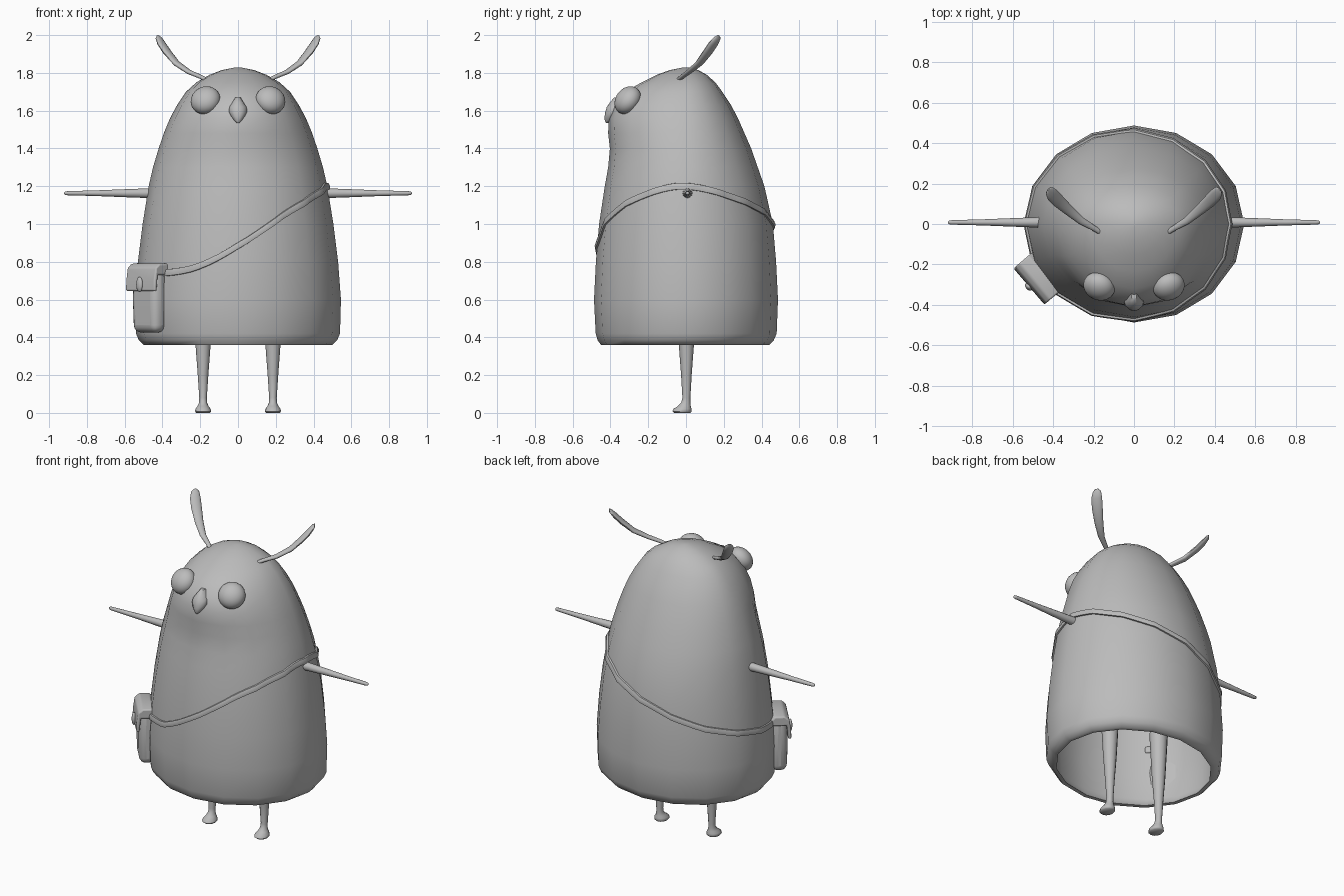
import bpy, bmesh, math
from mathutils import Vector, Matrix

if "Cube" in bpy.data.objects:
    bpy.data.objects.remove(bpy.data.objects["Cube"])

grey = bpy.data.materials.new("plain_grey")
grey.diffuse_color = (0.5, 0.5, 0.5, 1)
grey.use_nodes = True
grey.node_tree.nodes["Principled BSDF"].inputs["Base Color"].default_value = grey.diffuse_color


def finish(name, bm, angle=50):
    bmesh.ops.recalc_face_normals(bm, faces=bm.faces)
    me = bpy.data.meshes.new(name)
    bm.to_mesh(me)
    bm.free()
    ob = bpy.data.objects.new(name, me)
    bpy.context.collection.objects.link(ob)
    me.materials.append(grey)
    bpy.ops.object.select_all(action='DESELECT')
    ob.select_set(True)
    bpy.context.view_layer.objects.active = ob
    bpy.ops.object.shade_smooth_by_angle(angle=math.radians(angle))
    return ob


def loft(name, rings, loop=False, angle=50):
    """Skin a list of closed rings; cap the ends unless looped."""
    bm = bmesh.new()
    rows = [[bm.verts.new(p) for p in r] for r in rings]
    n = len(rows[0])
    for i in range(len(rows) if loop else len(rows) - 1):
        a, b = rows[i], rows[(i + 1) % len(rows)]
        for j in range(n):
            k = (j + 1) % n
            bm.faces.new((a[j], a[k], b[k], b[j]))
    if not loop:
        bm.faces.new(rows[0])
        bm.faces.new(rows[-1])
    return finish(name, bm, angle)


def ellipse(c, u, v, n=12):
    c, u, v = Vector(c), Vector(u), Vector(v)
    return [c + u * math.cos(2 * math.pi * i / n) + v * math.sin(2 * math.pi * i / n)
            for i in range(n)]


def ellipsoid(name, matrix, radii, u=24, v=16):
    bm = bmesh.new()
    bmesh.ops.create_uvsphere(bm, u_segments=u, v_segments=v, radius=1)
    bm.transform(matrix @ Matrix.Diagonal((*radii, 1)))
    return finish(name, bm)


# Body: hollow 16-sided shell; rows are height, half width, front depth, back depth
SIDES = 16
PROFILE = [(0.36, 0.50, 0.45, 0.44), (0.385, 0.525, 0.468, 0.465),
           (0.42, 0.54, 0.478, 0.48), (0.60, 0.545, 0.487, 0.487),
           (0.80, 0.53, 0.477, 0.477), (1.00, 0.505, 0.46, 0.46),
           (1.20, 0.473, 0.43, 0.415), (1.30, 0.45, 0.412, 0.38),
           (1.40, 0.42, 0.403, 0.345), (1.48, 0.393, 0.412, 0.31),
           (1.56, 0.36, 0.41, 0.275), (1.63, 0.322, 0.385, 0.238),
           (1.70, 0.275, 0.322, 0.192), (1.75, 0.22, 0.235, 0.155),
           (1.79, 0.15, 0.155, 0.11), (1.815, 0.085, 0.085, 0.065),
           (1.828, 0.02, 0.02, 0.02)]


def body_ring(row, inset=0.0):
    z, w, f, b = row
    pts = []
    for i in range(SIDES):
        t = 2 * math.pi * i / SIDES
        s = math.sin(t)
        pts.append(Vector(((w - inset) * math.cos(t), ((b if s > 0 else f) - inset) * s, z)))
    return pts


inner = [body_ring(r, 0.025) for r in PROFILE if r[0] < 1.72]
outer = [body_ring(r) for r in PROFILE]
loft("body", inner[::-1] + outer)


def surface_point(deg, z):
    """Point on the faceted body wall at an angle and height."""
    for lo, hi in zip(PROFILE, PROFILE[1:]):
        if lo[0] <= z <= hi[0]:
            k = (z - lo[0]) / (hi[0] - lo[0])
            row = [a + (b - a) * k for a, b in zip(lo, hi)]
            ring = body_ring(row)
            s = (deg % 360) / 360 * SIDES
            i = int(s)
            return ring[i % SIDES].lerp(ring[(i + 1) % SIDES], s - i)


# Strap: flat band hugging the body, height keyed by angle
KEYS = [(0, 1.2), (45, 1.12), (90, 1.0), (135, 0.86), (180, 0.77), (215, 0.74),
        (245, 0.77), (270, 0.885), (300, 1.05), (330, 1.155), (360, 1.2)]


def strap_height(deg):
    def z_at(i):
        return KEYS[i % 10][1]
    for i in range(10):
        d0, d1 = KEYS[i][0], KEYS[i + 1][0]
        if d0 <= deg <= d1:
            k = (deg - d0) / (d1 - d0)
            a, b, c, d = z_at(i - 1), z_at(i), z_at(i + 1), z_at(i + 2)
            return b + 0.5 * k * (c - a + k * (2 * a - 5 * b + 4 * c - d + k * (3 * (b - c) + d - a)))


band = []
for i in range(64):
    deg = i * 360 / 64
    z = strap_height(deg)
    ring = []
    for dz, off in ((-0.019, -0.01), (-0.017, 0.01), (0.0, 0.014), (0.017, 0.01), (0.019, -0.01)):
        p = surface_point(deg, z + dz)
        ring.append(p + Vector((p.x, p.y, 0)).normalized() * off)
    band.append(ring)
loft("bag_strap", band, loop=True)

# Beak: downward-pointing teardrop; rows are height, half width, centre y, depth
BEAK = [(1.535, 0.006, -0.418, 0.006), (1.548, 0.02, -0.41, 0.02), (1.57, 0.036, -0.397, 0.034),
        (1.595, 0.049, -0.385, 0.042), (1.62, 0.046, -0.375, 0.044),
        (1.645, 0.03, -0.36, 0.042), (1.67, 0.014, -0.345, 0.035)]
loft("beak", [ellipse((0, y, z), (w, 0, 0), (0, d, 0)) for z, w, y, d in BEAK])

for side, s in (("left", 1), ("right", -1)):
    # Eye: slightly flattened ball facing forward, outward and up
    turn = Vector((s * 0.3, -0.75, 0.6)).to_track_quat('Z', 'Y').to_matrix().to_4x4()
    ellipsoid(side + "_eye", Matrix.Translation((s * 0.172, -0.308, 1.655)) @ turn,
              (0.08, 0.08, 0.062))

    # Antenna: curved flattened blade, widest near the tip
    path = [Vector(p) for p in ((0.16, -0.045, 1.76), (0.20, -0.02, 1.78), (0.26, 0.015, 1.805),
                                (0.325, 0.07, 1.85), (0.375, 0.115, 1.91),
                                (0.405, 0.145, 1.955), (0.42, 0.165, 1.985), (0.425, 0.17, 1.998))]
    width = (0.012, 0.014, 0.019, 0.026, 0.032, 0.032, 0.024, 0.008)
    thick = (0.01, 0.011, 0.012, 0.014, 0.015, 0.014, 0.01, 0.003)
    across = Vector((-0.625, 0.78, 0))
    rings = []
    for i, p in enumerate(path):
        t = (path[min(i + 1, 7)] - path[max(i - 1, 0)]).normalized()
        normal = t.cross(across).normalized()
        rings.append([Vector((s * q.x, q.y, q.z))
                      for q in ellipse(p, across * width[i], normal * thick[i])])
    loft(side + "_antenna", rings)

    # Arm: straight tapered spike
    arm = [(0.44, 0.027), (0.60, 0.021), (0.75, 0.015), (0.90, 0.011), (0.915, 0.009), (0.92, 0.004)]
    loft(side + "_arm", [ellipse((s * x, 0.008, 1.163), (0, r, 0), (0, 0, r)) for x, r in arm])

    # Leg: tapered shaft flaring into a small foot; rows are height, x radius, y radius, y centre
    leg = [(0.0, 0.036, 0.042, -0.02), (0.008, 0.043, 0.051, -0.021), (0.022, 0.04, 0.047, -0.018),
           (0.036, 0.029, 0.034, -0.009), (0.055, 0.021, 0.024, -0.001), (0.08, 0.02, 0.021, 0.002),
           (0.20, 0.028, 0.028, 0.002), (0.36, 0.04, 0.04, 0.002), (0.65, 0.055, 0.055, 0.002)]
    loft(side + "_leg", [ellipse((s * 0.185, y, z), (rx, 0, 0), (0, ry, 0))
                         for z, rx, ry, y in leg])

# Bag: rounded pouch, folded flap and clasp, turned to lie against the body
PLACE = Matrix.Translation((-0.468, -0.265, 0)) @ Matrix.Rotation(math.radians(-49.5), 4, 'Z')


def rounded(ob, width, segments):
    ob.matrix_world = PLACE
    mod = ob.modifiers.new("rounding", 'BEVEL')
    mod.width = width
    mod.segments = segments
    mod.limit_method = 'ANGLE'
    mod.angle_limit = math.radians(40)


pouch = [[Vector((x, y, z)) for x, y in ((-w, -d), (w, -d), (w, d), (-w, d))]
         for z, w, d in ((0.425, 0.098, 0.046), (0.60, 0.103, 0.05), (0.77, 0.098, 0.046))]
rounded(loft("bag_pouch", pouch, angle=60), 0.04, 4)

FLAP = [(0.052, 0.73), (0.054, 0.765), (0.03, 0.79), (-0.03, 0.79), (-0.056, 0.768),
        (-0.066, 0.70), (-0.068, 0.645), (-0.048, 0.645), (-0.04, 0.73)]
rounded(loft("bag_flap", [[Vector((x, y, z)) for y, z in FLAP] for x in (-0.118, 0.118)]), 0.009, 3)

ellipsoid("bag_clasp", PLACE @ Matrix.Translation((0, -0.07, 0.68)), (0.022, 0.014, 0.04), 16, 10)
